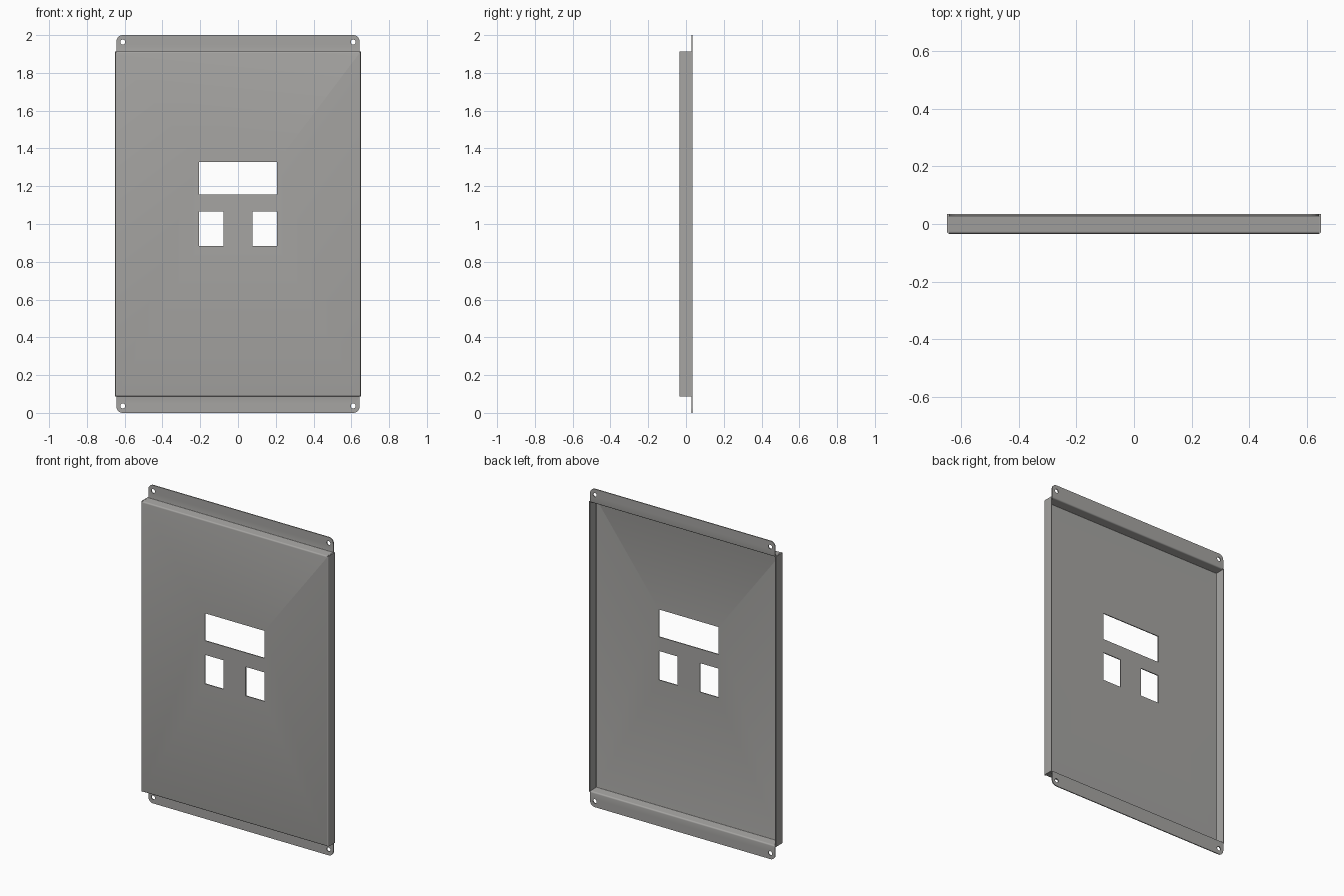
import bpy, bmesh, math
from mathutils import Vector

if "Cube" in bpy.data.objects:
    bpy.data.objects.remove(bpy.data.objects["Cube"])

T = 0.006            # sheet thickness
Y = 0.031            # sheet mid-plane, front (-) and back (+)
W = 0.643            # half width of the centre sheet

steel = bpy.data.materials.new("grey steel")
steel.diffuse_color = (0.38, 0.374, 0.362, 1)
steel.use_nodes = True
steel.node_tree.nodes["Principled BSDF"].inputs["Base Color"].default_value = steel.diffuse_color


def rounded(points, r, n=4):
    """2D path with every inner corner replaced by an arc (right angles)."""
    pts = [Vector(p) for p in points]
    out = [pts[0]]
    for a, b, c in zip(pts, pts[1:], pts[2:]):
        u, v = (a - b).normalized(), (c - b).normalized()
        for i in range(n + 1):
            t = math.pi / 2 * i / n
            out.append(b + u * r * (1 - math.sin(t)) + v * r * (1 - math.cos(t)))
    return out + [pts[-1]]


def make_object(name, bm):
    bmesh.ops.recalc_face_normals(bm, faces=bm.faces)
    me = bpy.data.meshes.new(name)
    bm.to_mesh(me)
    bm.free()
    me.materials.append(steel)
    ob = bpy.data.objects.new(name, me)
    bpy.context.collection.objects.link(ob)
    return ob


def apply_all(ob):
    bpy.ops.object.select_all(action='DESELECT')
    bpy.context.view_layer.objects.active = ob
    ob.select_set(True)
    for m in list(ob.modifiers):
        bpy.ops.object.modifier_apply(modifier=m.name)
    bpy.ops.object.shade_smooth_by_angle(angle=math.radians(30))


def folded_sheet(name, path, place, s0, s1):
    """Sweep a folded path between s0 and s1 and give it sheet thickness."""
    bm = bmesh.new()
    rows = [[bm.verts.new(place(p, s)) for p in path] for s in (s0, s1)]
    for i in range(len(path) - 1):
        bm.faces.new((rows[0][i], rows[0][i + 1], rows[1][i + 1], rows[1][i]))
    ob = make_object(name, bm)
    m = ob.modifiers.new("thickness", 'SOLIDIFY')
    m.thickness, m.offset, m.use_even_offset = T, 0, True
    apply_all(ob)
    return ob


def prism(bm, outline):
    """Closed xz outline extruded right through the panel in y."""
    f = bm.faces.new([bm.verts.new((x, -0.1, z)) for x, z in outline])
    new = bmesh.ops.extrude_face_region(bm, geom=[f])["geom"]
    bmesh.ops.translate(bm, vec=(0, 0.2, 0),
                        verts=[g for g in new if isinstance(g, bmesh.types.BMVert)])


def circle(cx, cz, r, n, a0=0.0, a1=2 * math.pi, closed=True):
    k = n if closed else n - 1
    return [(cx + r * math.cos(a0 + (a1 - a0) * i / k),
             cz + r * math.sin(a0 + (a1 - a0) * i / k)) for i in range(n)]


def cut(ob, bm, operation):
    cutter = make_object("cutter", bm)
    cutter.hide_render = True
    m = ob.modifiers.new("cut", 'BOOLEAN')
    m.operation, m.object, m.solver = operation, cutter, 'EXACT'
    apply_all(ob)
    bpy.data.objects.remove(cutter)


# Centre sheet: front panel folded back at top and bottom into mounting tabs
path = rounded([(Y, -0.02), (Y, 0.09), (-Y, 0.09),
                (-Y, 1.91), (Y, 1.91), (Y, 2.02)], 0.006)
panel = folded_sheet("front_panel", path, lambda p, s: (s, p.x, p.y), -W - 0.02, W + 0.02)

# Trim to a rounded outline
R = 0.032
bm = bmesh.new()
outline = []
for i, (sx, sz) in enumerate([(1, 1), (-1, 1), (-1, -1), (1, -1)]):
    a = i * math.pi / 2
    outline += circle(sx * (W - R), 1 + sz * (1 - R), R, 9, a, a + math.pi / 2, False)
prism(bm, outline)
cut(panel, bm, 'INTERSECT')

# Three rectangular openings and four screw holes
bm = bmesh.new()
for x0, x1, z0, z1 in [(-0.207, 0.207, 1.155, 1.327),
                       (-0.207, -0.077, 0.884, 1.066),
                       (0.077, 0.207, 0.884, 1.066)]:
    prism(bm, [(x0, z0), (x1, z0), (x1, z1), (x0, z1)])
for sx in (-1, 1):
    for z in (0.037, 1.963):
        prism(bm, circle(sx * 0.61, z, 0.013, 24))
cut(panel, bm, 'DIFFERENCE')

# Side flanges folded back from the front panel
for name, s in (("left_flange", -1), ("right_flange", 1)):
    path = rounded([(s * (W - 0.001), -Y), (s * 0.647, -Y), (s * 0.647, Y + T / 2)], 0.0045)
    folded_sheet(name, path, lambda p, z: (p.x, p.y, z), 0.087, 1.913)
